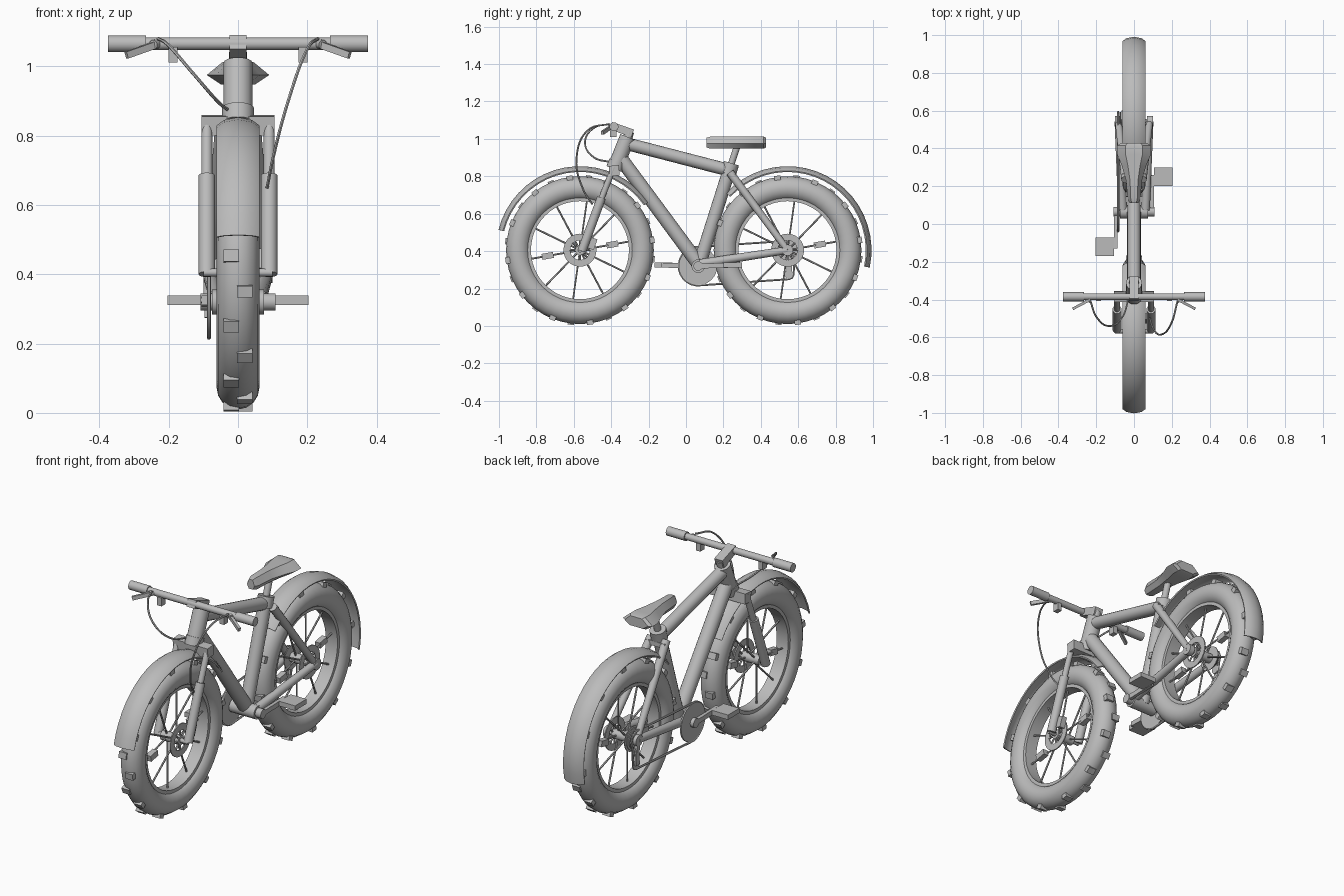
import bpy, bmesh
from math import sin, cos, pi, radians
from mathutils import Vector, Matrix

cube = bpy.data.objects.get("Cube")
if cube:
    bpy.data.objects.remove(cube, do_unlink=True)

grey = bpy.data.materials.new("plain_grey")
grey.use_nodes = True
grey.diffuse_color = (0.5, 0.5, 0.5, 1)
grey.node_tree.nodes["Principled BSDF"].inputs["Base Color"].default_value = grey.diffuse_color
parts = []


def finish(name, bm):
    """Turn a bmesh into a named, coloured object."""
    bmesh.ops.recalc_face_normals(bm, faces=bm.faces)
    mesh = bpy.data.meshes.new(name)
    bm.to_mesh(mesh)
    bm.free()
    mesh.materials.append(grey)
    obj = bpy.data.objects.new(name, mesh)
    bpy.context.collection.objects.link(obj)
    parts.append(obj)
    return obj


def add_tube(bm, a, b, r, r2=None, sides=16):
    a, b = Vector(a), Vector(b)
    turn = (b - a).to_track_quat('Z', 'Y').to_matrix().to_4x4()
    bmesh.ops.create_cone(bm, cap_ends=True, segments=sides, radius1=r, radius2=r2 or r,
                          depth=(b - a).length, matrix=Matrix.Translation((a + b) / 2) @ turn)


def tube(name, a, b, r, r2=None, sides=16):
    bm = bmesh.new()
    add_tube(bm, a, b, r, r2, sides)
    return finish(name, bm)


def add_box(bm, loc, size, turn=Matrix()):
    bmesh.ops.create_cube(bm, size=1, matrix=Matrix.Translation(loc) @ turn @ Matrix.Diagonal((*size, 1)))


def box(name, loc, size, turn=Matrix()):
    bm = bmesh.new()
    add_box(bm, loc, size, turn)
    return finish(name, bm)


def bar(name, a, b, width, height):
    """Square-section bar running from a to b."""
    a, b = Vector(a), Vector(b)
    turn = (b - a).to_track_quat('Y', 'Z').to_matrix().to_4x4()
    return box(name, (a + b) / 2, (width, (b - a).length, height), turn)


def loft(name, rings, closed=False):
    """Skin a list of equal closed loops, capped or joined end to end."""
    bm = bmesh.new()
    loops = [[bm.verts.new(p) for p in ring] for ring in rings]
    n = len(loops[0])
    pairs = list(zip(loops, loops[1:])) + ([(loops[-1], loops[0])] if closed else [])
    for p, q in pairs:
        for i in range(n):
            bm.faces.new((p[i], p[(i + 1) % n], q[(i + 1) % n], q[i]))
    if not closed:
        bm.faces.new(loops[0])
        bm.faces.new(loops[-1])
    return finish(name, bm)


def around(x, r, deg, centre):
    t = radians(deg)
    return Vector((x, centre[0] + r * cos(t), centre[1] + r * sin(t)))


def sweep(name, profile, centre, start=0, end=360, steps=48):
    """Revolve an (x, radius) loop about the axle line."""
    full = end - start == 360
    count = steps if full else steps + 1
    rings = [[around(x, r, start + (end - start) * i / steps, centre) for x, r in profile]
             for i in range(count)]
    return loft(name, rings, full)


def wire(name, points, r, kind='BEZIER', cyclic=False):
    curve = bpy.data.curves.new(name, 'CURVE')
    curve.dimensions = '3D'
    curve.bevel_depth = r
    curve.bevel_resolution = 1
    curve.use_fill_caps = True
    line = curve.splines.new(kind)
    target = line.bezier_points if kind == 'BEZIER' else line.points
    target.add(len(points) - 1)
    for p, co in zip(target, points):
        if kind == 'BEZIER':
            p.co = co
            p.handle_left_type = p.handle_right_type = 'AUTO'
        else:
            p.co = (*co, 1)
    line.use_cyclic_u = cyclic
    helper = bpy.data.objects.new(name, curve)
    bpy.context.collection.objects.link(helper)
    mesh = bpy.data.meshes.new_from_object(helper.evaluated_get(bpy.context.evaluated_depsgraph_get()))
    bpy.data.objects.remove(helper)
    bm = bmesh.new()
    bm.from_mesh(mesh)
    bpy.data.meshes.remove(mesh)
    finish(name, bm)


# Wheels: tyre, tread blocks, rim, spokes, reflectors, hub and brake disc
FRONT, REAR, CRANK = (-0.567, 0.405), (0.543, 0.405), (0.065, 0.32)
for label, c in (("front", FRONT), ("rear", REAR)):
    section = [(0.062 * cos(k * pi / 8), 0.331 + 0.064 * sin(k * pi / 8)) for k in range(16)]
    sweep(label + "_tyre", section, c)
    sweep(label + "_rim", [(-0.035, 0.285), (-0.035, 0.262), (0.035, 0.262), (0.035, 0.285)], c)
    bm = bmesh.new()
    for k in range(24):
        add_box(bm, around(0.019 * (-1) ** k, 0.39, k * 15 + 8, c), (0.045, 0.034, 0.024),
                Matrix.Rotation(radians(k * 15 + 8 - 90), 4, 'X'))
    finish(label + "_tread", bm)
    bm = bmesh.new()
    for k in range(10):
        add_tube(bm, around(0.025 * (-1) ** k, 0.02, 10 + 36 * k, c), around(0, 0.275, 10 + 36 * k, c), 0.005, sides=6)
    finish(label + "_spokes", bm)
    bm = bmesh.new()
    for a in (10, 190):
        add_box(bm, around(0, 0.175, a, c), (0.03, 0.062, 0.032), Matrix.Rotation(radians(a), 4, 'X'))
    finish(label + "_reflectors", bm)
    tube(label + "_hub", (-0.055, *c), (0.055, *c), 0.026)
    tube(label + "_axle", (-0.1, *c), (0.1, *c), 0.012)
    sweep(label + "_brake_disc", [(0.046, 0.052), (0.046, 0.088), (0.052, 0.088), (0.052, 0.052)], c, steps=32)
    bm = bmesh.new()
    for k in range(8):
        add_tube(bm, around(0.049, 0.015, 45 * k, c), around(0.049, 0.056, 45 * k, c), 0.005, sides=6)
    finish(label + "_disc_arms", bm)

# Mudguards with a crowned section
outer = [(-0.062, 0.425), (-0.04, 0.441), (0, 0.449), (0.04, 0.441), (0.062, 0.425)]
guard = outer + [(x * 0.95, r - 0.007) for x, r in reversed(outer)]
sweep("front_mudguard", guard, FRONT, 35, 166, 18)
sweep("rear_mudguard", guard, REAR, -12, 137, 20)

# Frame tubes
tube("head_tube", (0, -0.377, 0.85), (0, -0.312, 1.01), 0.042)
tube("top_tube", (0, -0.32, 0.975), (0, 0.24, 0.83), 0.034)
tube("down_tube", (0, -0.345, 0.89), (0, 0.065, 0.335), 0.038)
tube("seat_tube", (0, 0.07, 0.325), (0, 0.24, 0.86), 0.035)
tube("seat_clamp", (0, 0.226, 0.815), (0, 0.243, 0.87), 0.042)
tube("seat_post", (0, 0.23, 0.83), (0, 0.275, 0.965), 0.018)
tube("bottom_bracket", (-0.075, *CRANK), (0.075, *CRANK), 0.036)

# Paired rear stays and front fork
for side, s in (("left", 1), ("right", -1)):
    tube(side + "_chain_stay", (s * 0.06, 0.075, 0.333), (s * 0.083, *REAR), 0.024, 0.02)
    tube(side + "_seat_stay", (s * 0.045, 0.235, 0.82), (s * 0.083, *REAR), 0.022, 0.018)
    tube(side + "_dropout", (s * 0.07, *REAR), (s * 0.1, *REAR), 0.03)
    tube(side + "_fork_upper", (s * 0.09, -0.386, 0.85), (s * 0.09, -0.46, 0.66), 0.016)
    tube(side + "_fork_lower", (s * 0.09, -0.452, 0.685), (s * 0.09, -0.557, 0.4), 0.024)
bar("fork_crown", (0, -0.41, 0.828), (0, -0.357, 0.832), 0.21, 0.055)
tube("lower_headset", (0, -0.382, 0.838), (0, -0.366, 0.88), 0.046)
bar("rear_stay_bridge", (-0.06, 0.255, 0.8), (0.06, 0.255, 0.8), 0.025, 0.025)
box("brake_caliper", (0.07, -0.5, 0.44), (0.03, 0.035, 0.06), Matrix.Rotation(radians(-20), 4, 'X'))

# Saddle lofted from hexagonal sections
sections = [(0.11, 0.022), (0.13, 0.034), (0.23, 0.042), (0.31, 0.065), (0.37, 0.09), (0.415, 0.09), (0.428, 0.07)]
rings = []
for y, w in sections:
    end = 0.006 if y in (sections[0][0], sections[-1][0]) else 0
    rings.append([(w, y, 0.975), (w / 2, y, 1.012 - end), (-w / 2, y, 1.012 - end),
                  (-w, y, 0.975), (-w * 0.55, y, 0.948 + end), (w * 0.55, y, 0.948 + end)])
loft("saddle", rings)

# Steering: stem, handlebar, grips, levers and shifters
tube("steerer", (0, -0.318, 0.99), (0, -0.302, 1.04), 0.026)
bar("stem", (0, -0.4, 1.07), (0, -0.285, 1.03), 0.05, 0.042)
tube("handlebar", (-0.36, -0.385, 1.065), (0.36, -0.385, 1.065), 0.018)
for side, s in (("left", 1), ("right", -1)):
    tube(side + "_grip", (s * 0.265, -0.385, 1.065), (s * 0.375, -0.385, 1.065), 0.024)
    tube(side + "_lever_mount", (s * 0.23, -0.385, 1.065), (s * 0.245, -0.41, 1.062), 0.014)
    bar(side + "_brake_lever", (s * 0.235, -0.402, 1.063), (s * 0.322, -0.448, 1.032), 0.014, 0.02)
    box(side + "_shifter", (s * 0.188, -0.39, 1.033), (0.026, 0.035, 0.045))

# Control cables
wire("front_brake_cable", [(0.23, -0.41, 1.08), (0.2, -0.52, 1.05), (0.145, -0.585, 0.9), (0.1, -0.55, 0.73), (0.084, -0.5, 0.65)], 0.005)
wire("rear_brake_cable", [(-0.23, -0.41, 1.08), (-0.2, -0.49, 1.06), (-0.13, -0.54, 0.98), (-0.06, -0.49, 0.9), (-0.03, -0.4, 0.875)], 0.005)

# Drivetrain: chainring, cassette, derailleur, chain, cranks and pedals
tube("chainring", (-0.088, *CRANK), (-0.08, *CRANK), 0.102, sides=32)
for k in range(4):
    x = -0.082 + 0.008 * k
    tube("cassette_cog_%d" % (k + 1), (x, *REAR), (x + 0.004, *REAR), 0.04 + 0.009 * k, sides=24)
PULLEY = (0.55, 0.275)
bar("derailleur_hanger", (-0.09, 0.545, 0.4), (-0.09, 0.555, 0.34), 0.02, 0.024)
bar("derailleur_cage", (-0.092, 0.555, 0.36), (-0.092, *PULLEY), 0.01, 0.03)
for label, p in (("upper", (0.555, 0.345)), ("lower", PULLEY)):
    tube(label + "_pulley", (-0.09, *p), (-0.08, *p), 0.024, sides=12)
path = [around(-0.084, 0.104, a, CRANK) for a in range(85, 281, 15)]
path += [around(-0.084, 0.025, a, PULLEY) for a in (270, 315, 360)]
path += [around(-0.084, 0.05, a, REAR) for a in (-40, 0, 45, 85)]
wire("chain", path, 0.006, 'POLY', True)
for side, s in (("left", 1), ("right", -1)):
    pedal_y = CRANK[0] + s * 0.185
    tube(side + "_crank_boss", (s * 0.07, *CRANK), (s * 0.108, *CRANK), 0.025)
    bar(side + "_crank_arm", (s * 0.097, *CRANK), (s * 0.097, pedal_y + s * 0.01, 0.325), 0.018, 0.026)
    tube(side + "_pedal_axle", (s * 0.09, pedal_y, 0.325), (s * 0.12, pedal_y, 0.325), 0.008)
    box(side + "_pedal", (s * 0.155, pedal_y, 0.325), (0.096, 0.098, 0.026))

# Smooth round parts, keeping edges sharp
bpy.ops.object.select_all(action='DESELECT')
for obj in parts:
    obj.select_set(True)
bpy.context.view_layer.objects.active = parts[0]
bpy.ops.object.shade_smooth_by_angle(angle=radians(32))
